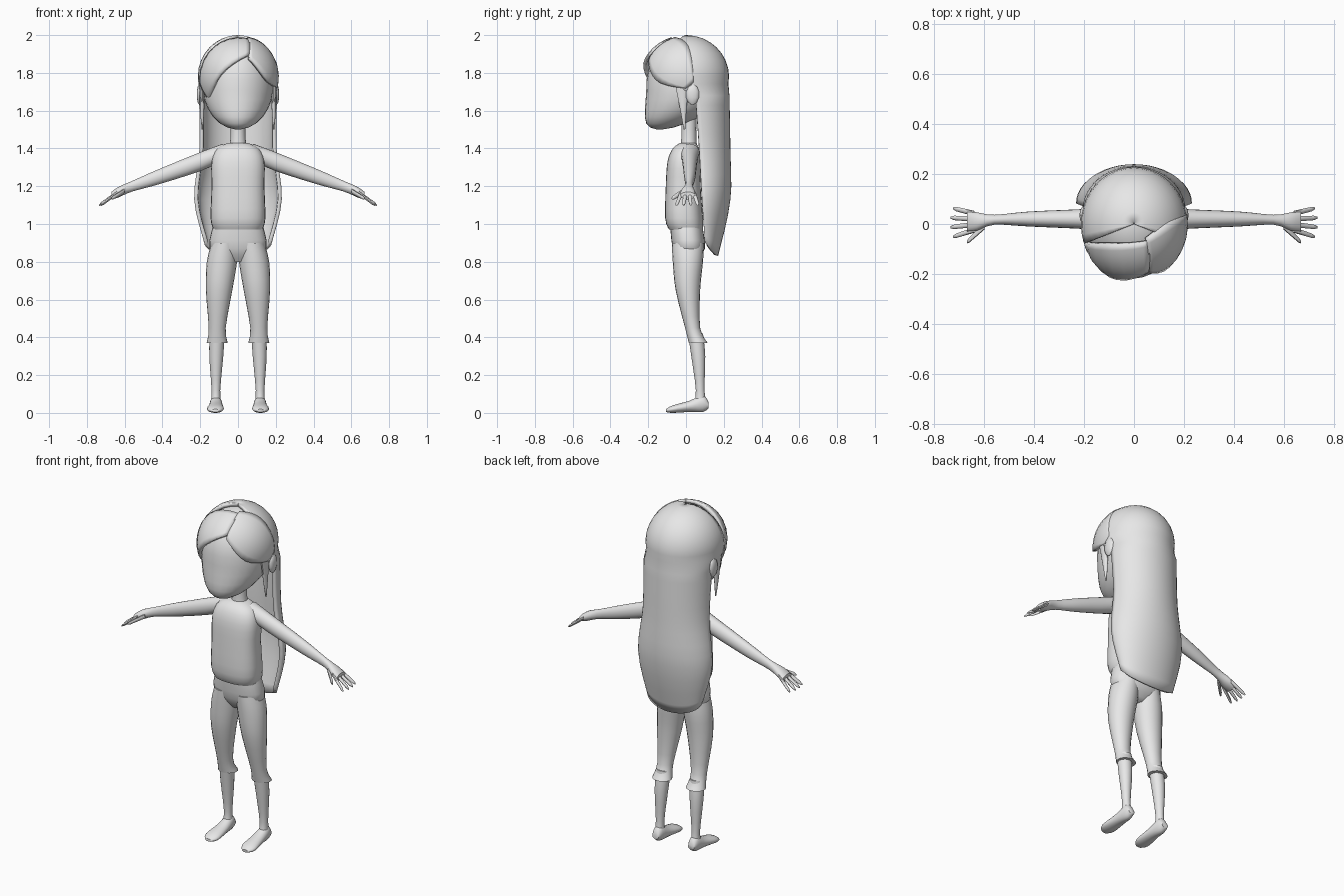
import bpy, bmesh, math
from mathutils import Vector

if "Cube" in bpy.data.objects:
    bpy.data.objects.remove(bpy.data.objects["Cube"])

shade = (.8, .8, .8, 1)
grey = bpy.data.materials.new("plain_grey")
grey.use_nodes = True
grey.diffuse_color = shade
grey.node_tree.nodes["Principled BSDF"].inputs["Base Color"].default_value = shade

head_centre = Vector((0, 0, 1.78))


def smooth_path(keys, steps):
    """Pass a smooth curve through a few key tuples of any length."""
    keys = [Vector(key) for key in keys]
    padded = [keys[0]] + keys + [keys[-1]]
    path = []
    for before, start, end, after in zip(padded, padded[1:], padded[2:], padded[3:]):
        leave, arrive = (end - before) / 2, (after - start) / 2
        for k in range(steps):
            t = k / steps
            bend = leave * (1 - t) - arrive * t
            ease = t * t * (3 - 2 * t)
            path.append(start.lerp(end, ease) + bend * t * (1 - t))
    return path + [keys[-1]]


def build(name, rows, closed=True, mirror=False):
    """Skin rows of points; closed rows get end caps, open sheets get thickness."""
    bm = bmesh.new()
    grid = [[bm.verts.new(point) for point in row] for row in rows]
    count = len(grid[0])
    for upper, lower in zip(grid, grid[1:]):
        for i in range(count if closed else count - 1):
            j = (i + 1) % count
            bm.faces.new((upper[i], upper[j], lower[j], lower[i]))
    if closed:
        bm.faces.new(grid[0])
        bm.faces.new(grid[-1])
    bmesh.ops.recalc_face_normals(bm, faces=bm.faces)
    outward = sum(f.normal.dot(f.calc_center_median() - head_centre) for f in bm.faces)
    if not closed and outward < 0:
        bmesh.ops.reverse_faces(bm, faces=bm.faces)
    mesh = bpy.data.meshes.new(name)
    bm.to_mesh(mesh)
    bm.free()
    mesh.materials.append(grey)
    part = bpy.data.objects.new(name, mesh)
    bpy.context.collection.objects.link(part)
    bpy.ops.object.select_all(action="DESELECT")
    part.select_set(True)
    bpy.context.view_layer.objects.active = part
    bpy.ops.object.shade_smooth_by_angle(angle=math.radians(50))
    if not closed:
        solid = part.modifiers.new("thickness", "SOLIDIFY")
        solid.thickness = .02
        solid.offset = -1
    if mirror:
        part.modifiers.new("mirror", "MIRROR")


def tube(name, keys, axis="z", sides=20, steps=3, square=1, mirror=False):
    """Key: place on the axis, centre on the other two axes, radii on them."""
    rows = []
    for place, a, b, radius_a, radius_b in smooth_path(keys, steps):
        row = []
        for k in range(sides):
            turn = math.tau * k / sides
            c, s = (math.copysign(abs(v) ** square, v) for v in (math.cos(turn), math.sin(turn)))
            point = [a + radius_a * c, b + radius_b * s]
            point.insert("xyz".index(axis), place)
            row.append(point)
        rows.append(row)
    build(name, rows, mirror=mirror)


def ball(name, centre, radii, sides, chin=0, mirror=False):
    """Ellipsoid whose lower half leans forward by chin."""
    rows = []
    rings = sides // 2
    for k in range(rings):
        slope = math.pi * (k + .3) / (rings - .4)
        up, out = math.cos(slope), math.sin(slope)
        lean = chin * min(up, 0) ** 2
        row = []
        for i in range(sides):
            turn = math.tau * i / sides
            unit = (out * math.cos(turn), out * math.sin(turn), up)
            x, y, z = (c + r * u for c, r, u in zip(centre, radii, unit))
            row.append((x, y - lean, z))
        rows.append(row)
    build(name, rows, mirror=mirror)


def fringe(name, crown, edge, radii, steps=8):
    """Hair sheet swept over the skull from the crown line to the free edge."""
    def direction(point):
        return Vector([v / r for v, r in zip(point - head_centre, radii)]).normalized()
    rows = []
    for k in range(steps + 1):
        row = []
        for a, b in zip(smooth_path(crown, 5), smooth_path(edge, 5)):
            unit = direction(a).slerp(direction(b), k / steps)
            row.append([c + r * u for c, r, u in zip(head_centre, radii, unit)])
        rows.append(row)
    build(name, rows, closed=False)


def hair_arc(z, width, centre, depth, spread, drop=0, columns=24):
    """Arc around the back of the head, sagging in the middle by drop."""
    row = []
    for k in range(columns + 1):
        turn = math.radians(spread) * (2 * k / columns - 1)
        row.append((width * math.sin(turn), centre + depth * math.cos(turn),
                    z - drop * math.cos(turn)))
    return row


# Head, ears and neck
ball("head", (0, 0, 1.74), (.19, .21, .24), 28, chin=.14)
ball("ear", (.203, .035, 1.685), (.016, .036, .055), 12, mirror=True)
tube("neck", [(1.36, 0, .015, .06, .05), (1.45, 0, .015, .04, .04), (1.6, 0, .015, .04, .04)])

# Long hair: domed cap running into a curtain that narrows at the bottom
rows = []
for k in range(10):
    slope = math.radians(1 + 11 * k)
    out = math.sin(slope)
    rows.append(hair_arc(1.78 + .22 * math.cos(slope), .213 * out, 0, .228 * out, 110))
curtain = [(1.68, .207, .05, .18), (1.4, .204, .07, .165), (1.13, .232, .085, .15), (.9, .178, .1, .07)]
for z, width, centre, depth in smooth_path(curtain, 4):
    rows.append(hair_arc(z, width, centre, depth, 90, drop=max(0, 1.13 - z) * .3))
build("back_hair", rows, closed=False)

# Parted fringe and the thin strands before the ears
fringe("right_fringe",
       [(.06, -.07, 1.98), (-.12, -.08, 1.94), (-.2, -.06, 1.74)],
       [(.06, -.19, 1.9), (-.09, -.2, 1.79), (-.17, -.11, 1.63)], (.213, .242, .22))
fringe("left_fringe",
       [(.05, -.06, 1.99), (.14, .01, 1.94), (.21, .04, 1.75)],
       [(.06, -.2, 1.88), (.15, -.15, 1.76), (.2, 0, 1.72)], (.216, .232, .223))
tube("side_lock", [(1.74, .192, -.02, .012, .04), (1.62, .19, -.015, .012, .02),
                   (1.5, .189, -.008, .003, .004)], sides=10, mirror=True)

# Torso and hips
tube("torso", [(.97, 0, 0, .13, .09), (1.03, 0, -.01, .145, .1), (1.2, 0, -.015, .14, .092),
               (1.33, 0, -.01, .14, .088), (1.4, 0, 0, .11, .07), (1.43, 0, .01, .05, .04)],
     sides=28, square=.8)
tube("hips", [(1, 0, 0, .13, .085), (.87, 0, .015, .15, .085), (.8, 0, .01, .05, .04)],
     sides=28, square=.85)

# Legs with flared cuffs, bare calves and feet
tube("trouser_leg", [(.9, .07, .01, .07, .085), (.8, .085, .01, .08, .08), (.65, .1, .01, .07, .065),
                     (.45, .11, .035, .045, .04), (.37, .11, .065, .056, .05)], mirror=True)
tube("calf", [(.42, .11, .05, .04, .04), (.3, .115, .065, .037, .037),
              (.12, .117, .075, .023, .023), (.04, .117, .075, .028, .035)], mirror=True)
tube("foot", [(.12, .117, .04, .02, .015), (.09, .117, .05, .03, .045), (.02, .117, .035, .037, .03),
              (-.07, .12, .02, .044, .02), (-.105, .12, .012, .02, .008)], axis="y", mirror=True)

# Arms, palms and spread fingers
tube("arm", [(.08, .02, 1.38, .05, .045), (.2, .02, 1.33, .04, .05), (.42, .02, 1.25, .03, .04),
             (.56, .017, 1.2, .02, .028), (.63, .01, 1.17, .037, .028), (.67, .01, 1.15, .04, .02)],
     axis="x", mirror=True)


def finger(name, root, tip, radius):
    keys = []
    for share, size in ((0, 1.1), (.85, .9), (1, .4)):
        thick = radius * size
        keys.append((*Vector(root).lerp(Vector(tip), share), thick, thick))
    tube(name, keys, axis="x", sides=8, steps=1, mirror=True)


for i, name in enumerate(("little", "ring", "middle", "index")):
    finger(name + "_finger", (.64, .042 - .022 * i, 1.165),
           (.74 - .01 * abs(i - 1.5), .063 - .038 * i, 1.1), .01)
finger("thumb", (.6, -.01, 1.175), (.67, -.073, 1.135), .012)
